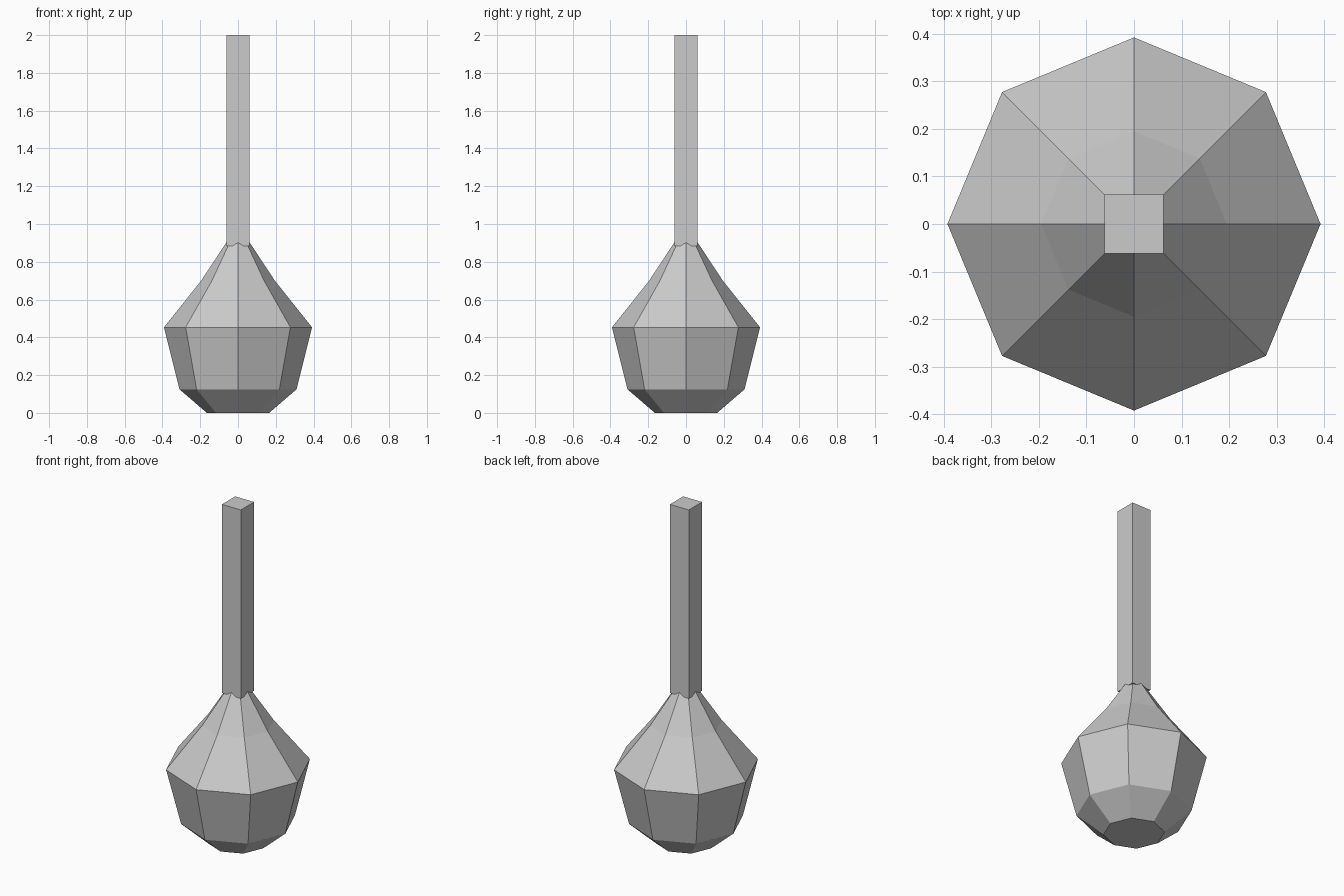
import bpy, bmesh, math

if "Cube" in bpy.data.objects:
    bpy.data.objects.remove(bpy.data.objects["Cube"])

grey = bpy.data.materials.new("light grey")
grey.diffuse_color = (0.6, 0.6, 0.6, 1)
grey.use_nodes = True
grey.node_tree.nodes["Principled BSDF"].inputs["Base Color"].default_value = grey.diffuse_color


def stacked_rings(name, rings, sides, start_angle):
    """Closed flat-faced solid from (radius, height) rings."""
    bm = bmesh.new()
    loops = []
    for r, z in rings:
        loops.append([bm.verts.new((r * math.cos(start_angle + 2 * math.pi * i / sides),
                                    r * math.sin(start_angle + 2 * math.pi * i / sides), z))
                      for i in range(sides)])
    for low, high in zip(loops, loops[1:]):
        for i in range(sides):
            j = (i + 1) % sides
            bm.faces.new((low[i], low[j], high[j], high[i]))
    bm.faces.new(loops[0][::-1])
    bm.faces.new(loops[-1])
    bmesh.ops.recalc_face_normals(bm, faces=bm.faces)
    mesh = bpy.data.meshes.new(name)
    bm.to_mesh(mesh)
    bm.free()
    mesh.materials.append(grey)
    obj = bpy.data.objects.new(name, mesh)
    bpy.context.collection.objects.link(obj)
    return obj


# Eight-sided bulb tapering up to the neck
stacked_rings("bulb", [(0.165, 0), (0.31, 0.125), (0.392, 0.453),
                       (0.195, 0.70), (0.06, 0.905)], 8, 0)

# Square handle
stacked_rings("handle", [(0.062 * math.sqrt(2), 0.883), (0.062 * math.sqrt(2), 2.0)],
              4, math.pi / 4)
